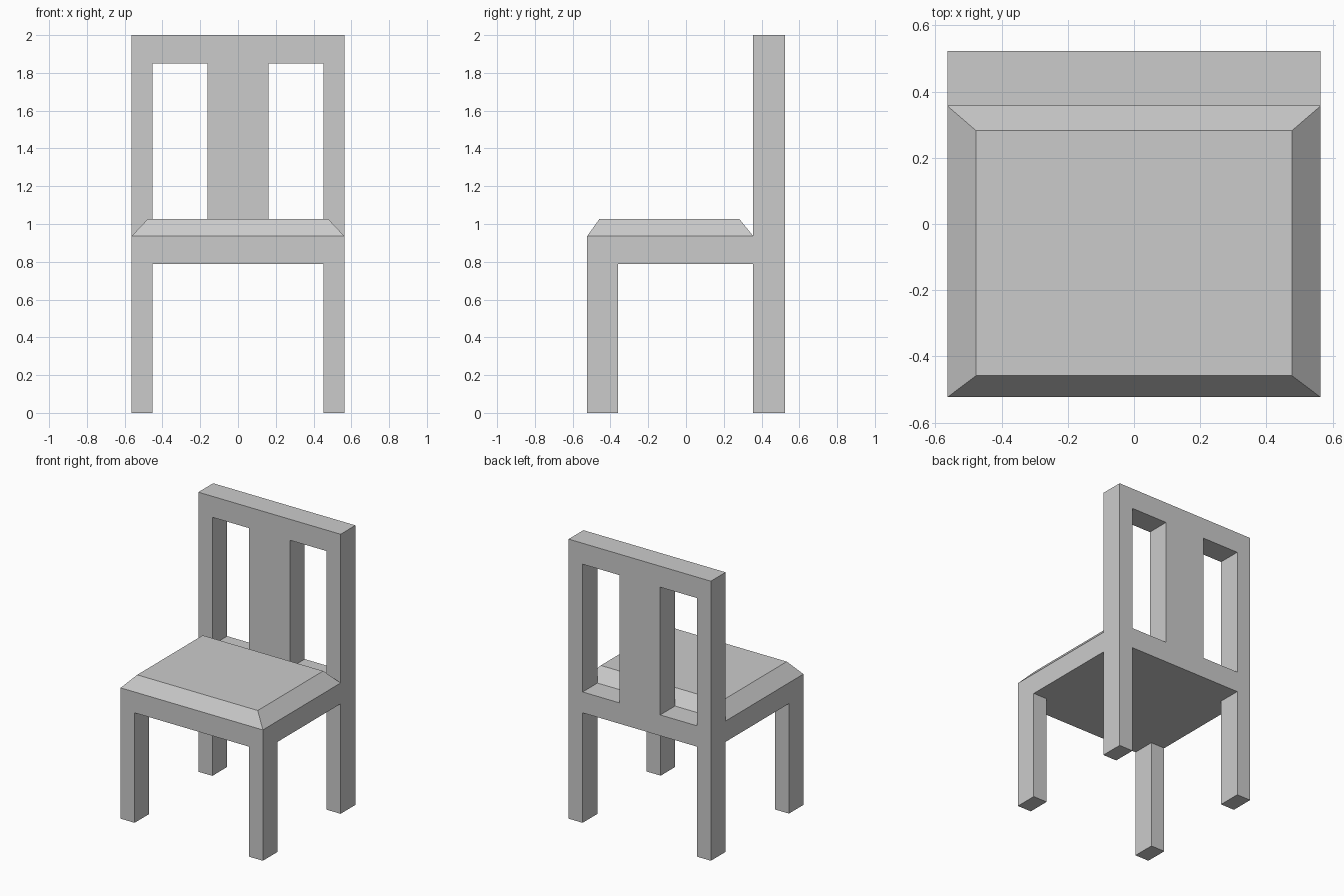
import bpy
import bmesh

if "Cube" in bpy.data.objects:
    bpy.data.objects.remove(bpy.data.objects["Cube"])

# Shared dimensions
HALF_W, POST_IN = 0.563, 0.452              # outer width, inner face of legs/posts
FRONT, LEG_BACK = -0.523, -0.36             # front leg depth
BACK_IN, BACK = 0.356, 0.523                # back frame depth
SEAT_LOW, SEAT_EDGE, SEAT_TOP = 0.787, 0.936, 1.027
RAIL_LOW, TOP = 1.85, 2.0


def loft(name, levels, mirror=False):
    """Closed solid through stacked rectangles (x0, x1, y0, y1, z)."""
    bm = bmesh.new()
    rings = [[bm.verts.new(p) for p in
              ((x0, y0, z), (x1, y0, z), (x1, y1, z), (x0, y1, z))]
             for x0, x1, y0, y1, z in levels]
    bm.faces.new(rings[0][::-1])
    bm.faces.new(rings[-1])
    for low, high in zip(rings, rings[1:]):
        for i in range(4):
            j = (i + 1) % 4
            bm.faces.new((low[i], low[j], high[j], high[i]))
    mesh = bpy.data.meshes.new(name)
    bm.to_mesh(mesh)
    bm.free()
    obj = bpy.data.objects.new(name, mesh)
    bpy.context.collection.objects.link(obj)
    if mirror:
        obj.modifiers.new("Mirror", 'MIRROR').use_axis[0] = True
    return obj


def box(name, x0, x1, y0, y1, z0, z1, mirror=False):
    return loft(name, [(x0, x1, y0, y1, z0), (x0, x1, y0, y1, z1)], mirror)


# Seat: straight apron with a bevelled top
loft("seat", [
    (-HALF_W, HALF_W, FRONT, BACK_IN, SEAT_LOW),
    (-HALF_W, HALF_W, FRONT, BACK_IN, SEAT_EDGE),
    (-0.477, 0.477, -0.458, 0.282, SEAT_TOP),
])

# Legs: short front pair, and rear pair running up as back posts
box("front_legs", POST_IN, HALF_W, FRONT, LEG_BACK, 0, SEAT_LOW, mirror=True)
box("back_posts", POST_IN, HALF_W, BACK_IN, BACK, 0, TOP, mirror=True)

# Backrest: rails between the posts and a wide central slat
box("lower_rail", -POST_IN, POST_IN, BACK_IN, BACK, SEAT_LOW, SEAT_EDGE)
box("top_rail", -POST_IN, POST_IN, BACK_IN, BACK, RAIL_LOW, TOP)
box("back_slat", -0.162, 0.162, BACK_IN, BACK, SEAT_EDGE, RAIL_LOW)
